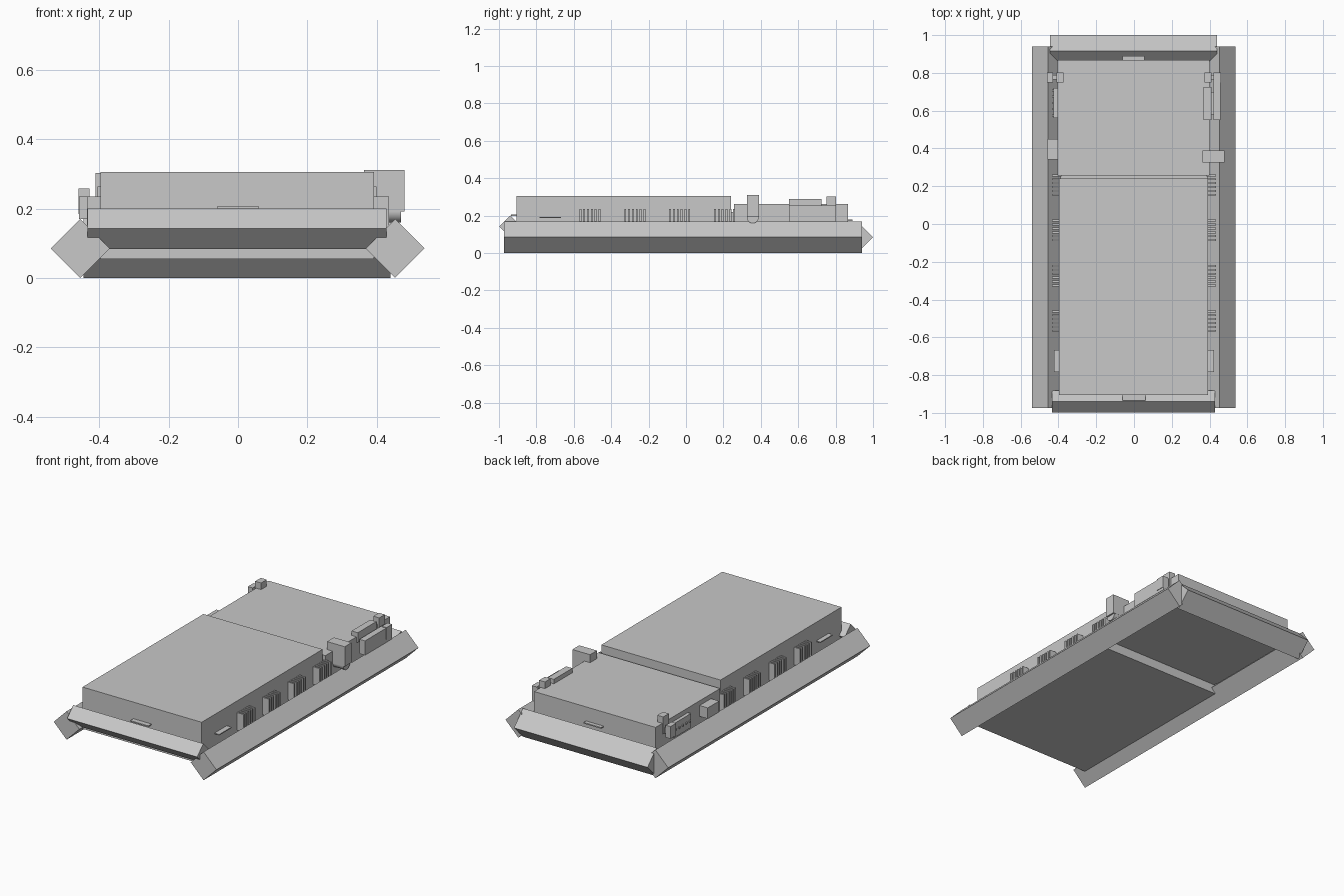
import bpy
from math import pi, sqrt

cube = bpy.data.objects.get("Cube")
if cube:
    bpy.data.objects.remove(cube, do_unlink=True)

grey = bpy.data.materials.new("plain_grey")
grey.use_nodes = True
tone = (0.58, 0.58, 0.58, 1)
grey.diffuse_color = tone
grey.node_tree.nodes["Principled BSDF"].inputs["Base Color"].default_value = tone


def box(name, x, y, z, rotation=(0, 0, 0)):
    """Box from its (low, high) span on each axis, turned about its centre."""
    spans = (x, y, z)
    bpy.ops.mesh.primitive_cube_add(size=1, location=[(a + b) / 2 for a, b in spans])
    ob = bpy.context.object
    ob.name = name
    ob.scale = [b - a for a, b in spans]
    bpy.ops.object.transform_apply(location=False, rotation=False, scale=True)
    ob.rotation_euler = rotation
    ob.data.materials.append(grey)
    return ob


def diamond_bar(name, axis, span, cross, height, half_diagonal):
    """Square bar lying along an axis and standing on its corner edge."""
    h = half_diagonal / sqrt(2)
    c, z = (cross - h, cross + h), (height - h, height + h)
    if axis == "x":
        return box(name, span, c, z, (pi / 4, 0, 0))
    return box(name, c, span, z, (0, pi / 4, 0))


# Main casings, stepped on top and underneath
box("front_casing", (-0.397, 0.393), (-0.905, 0.24), (0.055, 0.305))
box("casing_joint", (-0.39, 0.39), (0.23, 0.27), (0.11, 0.22))
box("rear_casing", (-0.405, 0.4), (0.256, 0.867), (0.11, 0.263))

# Bumper frame
diamond_bar("left_rail", "y", (-0.973, 0.94), 0.453, 0.085, 0.085)
diamond_bar("right_rail", "y", (-0.973, 0.94), -0.455, 0.085, 0.085)
diamond_bar("rear_rail", "x", (-0.445, 0.44), 0.915, 0.085, 0.085)
diamond_bar("front_rail", "x", (-0.434, 0.428), -0.94, 0.142, 0.058)

# Cooling fins and side slots, the same on both sides
for side, label in ((1, "left"), (-1, "right")):
    def across(a, b):
        return tuple(sorted((side * a, side * b)))
    for bank in range(4):
        start = -0.57 + bank * 0.24
        for i in range(6):
            y = start + i * 0.0205
            box(f"{label}_fin_{bank}_{i}", across(0.385, 0.435), (y, y + 0.01), (0.13, 0.235))
    box(f"{label}_slot_plate", across(0.385, 0.424), (-0.783, -0.667), (0.188, 0.194))
    # Corner latches
    box(f"{label}_latch_inner", across(0.372, 0.411), (0.75, 0.803), (0.2, 0.303))
    box(f"{label}_latch_outer", across(0.428, 0.46), (0.75, 0.803), (0.185, 0.258))
    box(f"{label}_latch_pin", across(0.4, 0.435), (0.765, 0.79), (0.2, 0.235))

# End slots
box("front_slot_plate", (-0.06, 0.06), (-0.935, -0.9), (0.199, 0.206))
box("rear_slot_plate", (-0.06, 0.055), (0.86, 0.89), (0.172, 0.179))

# Left side equipment
box("left_upper_unit", (0.368, 0.409), (0.55, 0.725), (0.23, 0.29))
box("left_lower_unit", (0.42, 0.457), (0.55, 0.803), (0.168, 0.254))
box("left_unit_bracket", (0.39, 0.43), (0.58, 0.7), (0.17, 0.23))
box("side_head", (0.363, 0.48), (0.325, 0.39), (0.192, 0.311))
bpy.ops.mesh.primitive_cylinder_add(vertices=24, radius=0.032, depth=0.075,
                                    location=(0.433, 0.357, 0.192), rotation=(0, pi / 2, 0))
barrel = bpy.context.object
barrel.name = "side_barrel"
barrel.data.materials.append(grey)
bpy.ops.object.shade_smooth_by_angle()

# Right side equipment
box("right_side_unit", (-0.459, -0.395), (0.342, 0.45), (0.17, 0.235))
box("right_panel", (-0.425, -0.395), (0.56, 0.72), (0.15, 0.235))
for i in range(5):
    y = 0.57 + i * 0.033
    box(f"right_panel_stud_{i}", (-0.433, -0.42), (y, y + 0.01), (0.19, 0.2))
